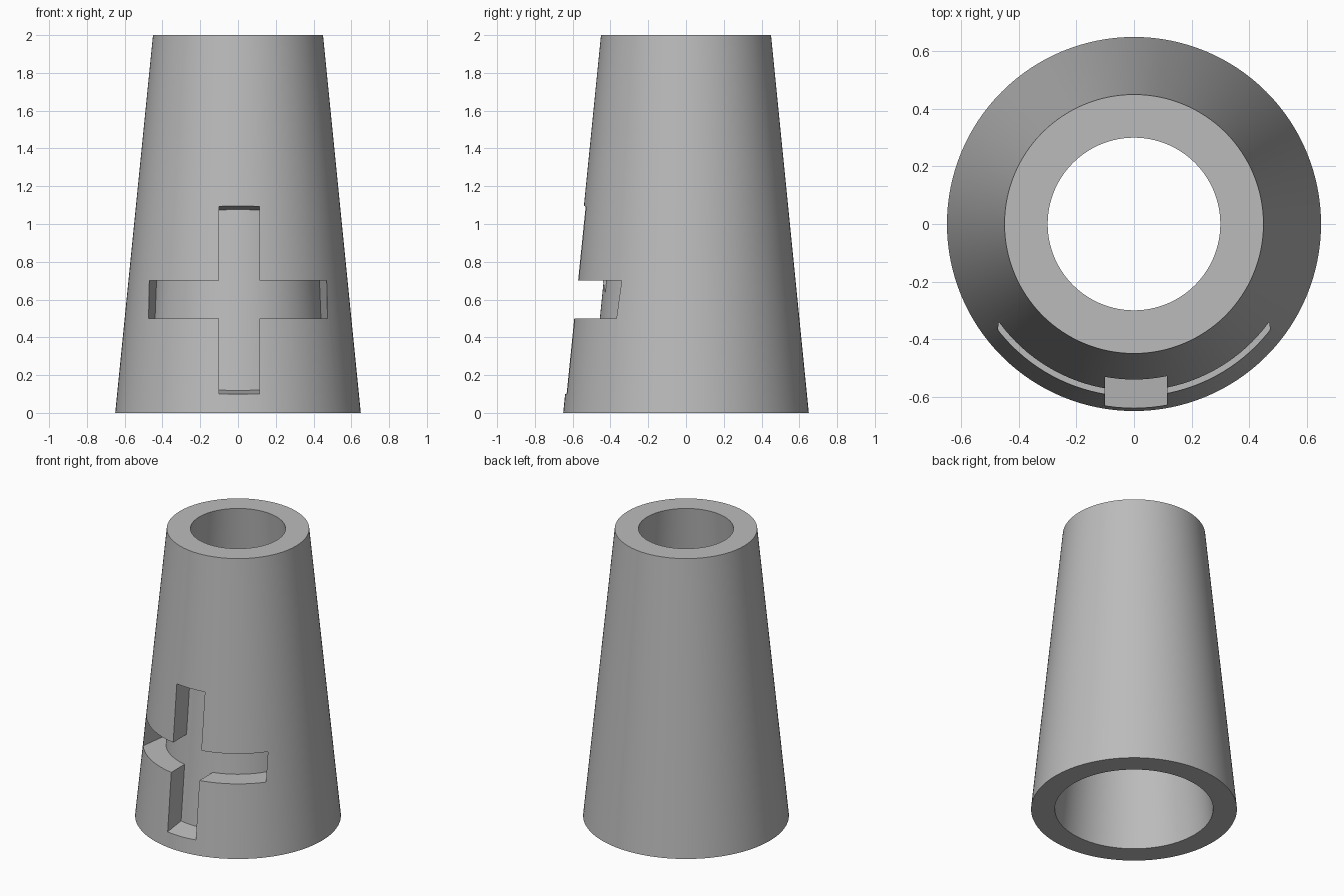
import bpy, bmesh, math

default = bpy.data.objects.get("Cube")
if default:
    bpy.data.objects.remove(default)

HEIGHT = 2.0
SEGMENTS = 128

grey = bpy.data.materials.new("plain_grey")
grey.use_nodes = True
grey.diffuse_color = (0.5, 0.5, 0.5, 1)
grey.node_tree.nodes["Principled BSDF"].inputs["Base Color"].default_value = (0.5, 0.5, 0.5, 1)


def new_object(name, bm):
    bmesh.ops.recalc_face_normals(bm, faces=bm.faces)
    mesh = bpy.data.meshes.new(name)
    bm.to_mesh(mesh)
    bm.free()
    mesh.materials.append(grey)
    obj = bpy.data.objects.new(name, mesh)
    bpy.context.collection.objects.link(obj)
    return obj


def cone(name, bottom, top, extra=0.0):
    """Upright tapered cylinder, lengthened at both ends along its slope."""
    slope = (bottom - top) / HEIGHT * extra
    bm = bmesh.new()
    bmesh.ops.create_cone(bm, cap_ends=True, segments=SEGMENTS, radius1=bottom + slope,
                          radius2=top - slope, depth=HEIGHT + 2 * extra)
    bmesh.ops.translate(bm, verts=bm.verts, vec=(0, 0, HEIGHT / 2))
    return new_object(name, bm)


def tapered_bar(name, front, back):
    """Block joining two upright rectangles, each (y, x0, x1, z0, z1)."""
    bm = bmesh.new()
    for y, x0, x1, z0, z1 in (front, back):
        for x, z in ((x0, z0), (x1, z0), (x1, z1), (x0, z1)):
            bm.verts.new((x, y, z))
    bmesh.ops.convex_hull(bm, input=bm.verts)
    return new_object(name, bm)


def cut(target, cutter):
    cutter.hide_render = True
    mod = target.modifiers.new("cut", "BOOLEAN")
    mod.operation = "DIFFERENCE"
    mod.solver = "EXACT"
    mod.object = cutter
    bpy.context.view_layer.objects.active = target
    bpy.ops.object.modifier_apply(modifier=mod.name)
    bpy.data.objects.remove(cutter)


# Hollow tapered body
body = cone("tapered_tube", 0.65, 0.45)
cut(body, cone("bore_cutter", 0.5, 0.3, 0.1))

# Cross-shaped recess: each arm stops just short of the bore
arms = (
    ("upright_arm", (-0.7, -0.10, 0.115, 0.092, 1.116), (-0.3, -0.10, 0.115, 0.145, 1.063)),
    ("level_arm", (-0.7, -0.52, 0.52, 0.5, 0.7), (-0.03, -0.426, 0.426, 0.5, 0.7)),
)
for name, front, back in arms:
    arm = tapered_bar(name, front, back)
    cut(arm, cone("recess_floor", 0.506, 0.306, 0.1))
    cut(body, arm)

# Smooth walls with crisp rims
bpy.ops.object.select_all(action="DESELECT")
body.select_set(True)
bpy.context.view_layer.objects.active = body
bpy.ops.object.shade_smooth_by_angle(angle=math.radians(30))
